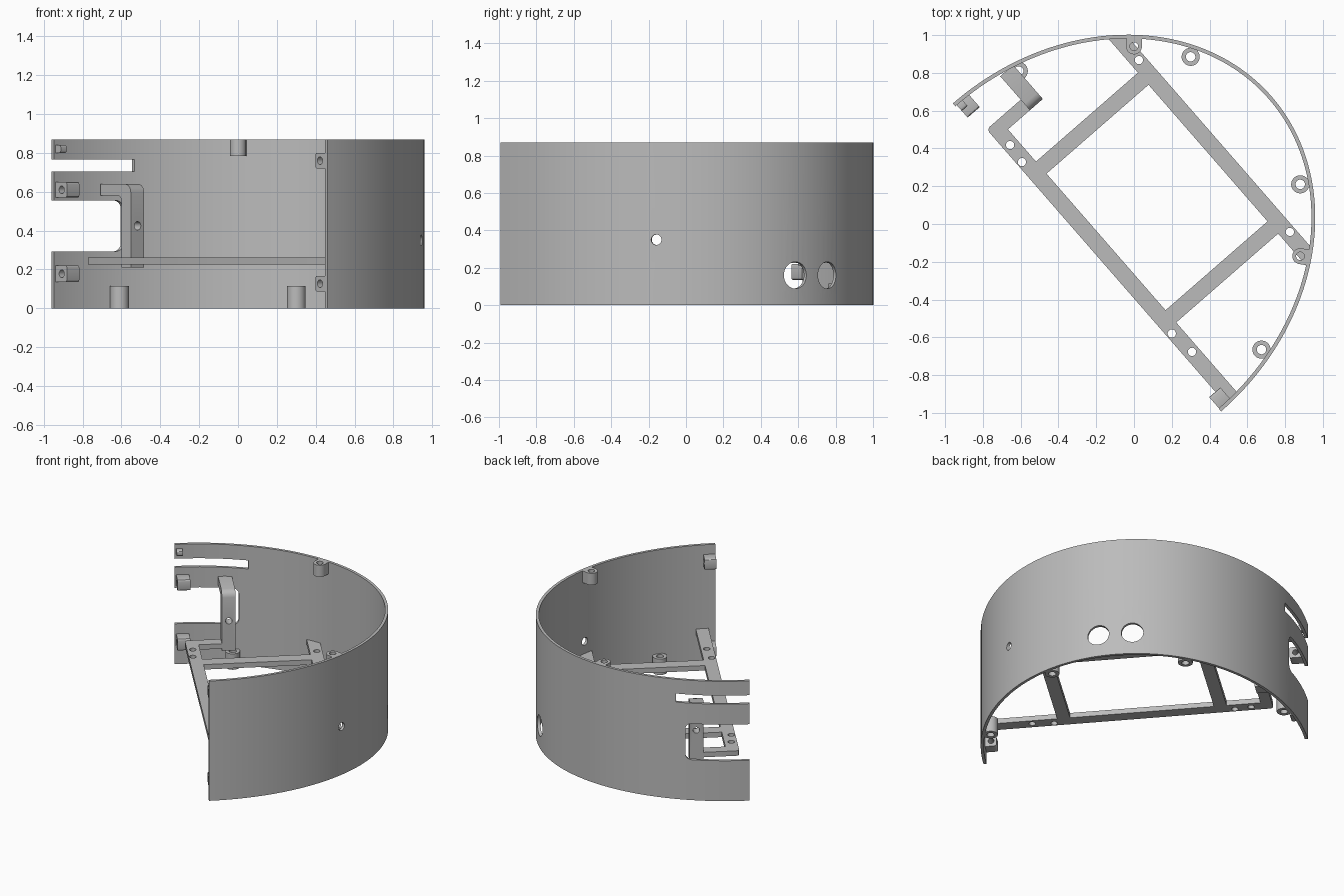
import bpy, bmesh, math
from mathutils import Matrix, Vector

if "Cube" in bpy.data.objects:
    bpy.data.objects.remove(bpy.data.objects["Cube"])

A, B, T, H = 1.081, 1.297, 0.02, 0.87      # half-ellipse wall: radii, thickness, height
# Local frame: u along the open chord, w towards the apex of the wall
FRAME = Matrix.Translation((-0.249, -0.177, 0)) @ Matrix.Rotation(math.atan2(-0.754, 0.657), 4, 'Z')

grey = bpy.data.materials.new("plain grey")
grey.diffuse_color = (0.5, 0.5, 0.5, 1)
grey.use_nodes = True
grey.node_tree.nodes["Principled BSDF"].inputs["Base Color"].default_value = grey.diffuse_color


def finish(name, bm):
    bmesh.ops.recalc_face_normals(bm, faces=bm.faces)
    me = bpy.data.meshes.new(name)
    bm.to_mesh(me)
    bm.free()
    ob = bpy.data.objects.new(name, me)
    bpy.context.collection.objects.link(ob)
    me.materials.append(grey)
    ob.matrix_world = FRAME
    return ob


def prism(name, pts, lo, hi, axis='z'):
    """Extrude a 2D outline along the local u, w or z axis."""
    place = {'z': lambda p, h: (p[0], p[1], h),
             'u': lambda p, h: (h, p[0], p[1]),
             'w': lambda p, h: (p[0], h, p[1])}[axis]
    bm = bmesh.new()
    rings = [[bm.verts.new(place(p, h)) for p in pts] for h in (lo, hi)]
    n = len(pts)
    bm.faces.new(rings[0])
    bm.faces.new(rings[1])
    for i in range(n):
        j = (i + 1) % n
        bm.faces.new((rings[0][i], rings[0][j], rings[1][j], rings[1][i]))
    return finish(name, bm)


def circle(c, r, n=24):
    return [(c[0] + r * math.cos(math.tau * i / n), c[1] + r * math.sin(math.tau * i / n)) for i in range(n)]


def rect(x0, x1, y0, y1):
    return [(x0, y0), (x1, y0), (x1, y1), (x0, y1)]


def rounded(x0, x1, y0, y1, r, n=6):
    pts = []
    for k, (cx, cy) in enumerate(((x1 - r, y1 - r), (x0 + r, y1 - r), (x0 + r, y0 + r), (x1 - r, y0 + r))):
        for i in range(n + 1):
            a = math.pi / 2 * (k + i / n)
            pts.append((cx + r * math.cos(a), cy + r * math.sin(a)))
    return pts


def cut(ob, cutters):
    """Subtract the cutters, bake the result and remove them."""
    for c in cutters:
        c.hide_render = True
        m = ob.modifiers.new("cut", 'BOOLEAN')
        m.operation, m.solver, m.object = 'DIFFERENCE', 'EXACT', c
    dg = bpy.context.evaluated_depsgraph_get()
    me = bpy.data.meshes.new_from_object(ob.evaluated_get(dg))
    ob.modifiers.clear()
    ob.data = me
    for c in cutters:
        bpy.data.objects.remove(c)


def local(x, y):
    p = FRAME.inverted() @ Vector((x, y, 0))
    return p.x, p.y


# Curved wall
bm = bmesh.new()
N = 96
rings = []
for i in range(N + 1):
    t = math.pi * i / N
    c, s = math.cos(t), math.sin(t)
    rings.append([bm.verts.new(v) for v in ((A * c, B * s, 0), (A * c, B * s, H),
                                            ((A - T) * c, (B - T) * s, H), ((A - T) * c, (B - T) * s, 0))])
for r0, r1 in zip(rings, rings[1:]):
    for k in range(4):
        bm.faces.new((r0[k], r0[(k + 1) % 4], r1[(k + 1) % 4], r1[k]))
bm.faces.new(rings[0])
bm.faces.new(rings[-1])
wall = finish("curved_wall", bm)

# Slot, side opening, twin round ports and the small cable hole
side_hole = prism("cut_hole", circle((0, 0), 0.028), -0.15, 0.15, 'u')
hu, hw = local(0.95, -0.16)
side_hole.matrix_world = FRAME @ Matrix.Translation((hu, hw, 0.35)) @ Matrix.Rotation(math.radians(39.4), 4, 'Z')
cut(wall, [
    prism("cut_slot", rect(-0.2, 0.48, 0.704, 0.766), -1.3, -0.7, 'u'),
    prism("cut_opening", rounded(-0.2, 0.42, 0.293, 0.555, 0.04), -1.3, -0.7, 'u'),
    prism("cut_port_a", circle((-0.113, 0.16), 0.072, 40), 1.1, 1.5, 'w'),
    prism("cut_port_b", circle((0.113, 0.16), 0.072, 40), 1.1, 1.5, 'w'),
    side_hole])

# Flat mounting frame with window and screw holes
frame = prism("mounting_frame", [
    (-0.84, 0.045), (1.065, 0.045), (1.06, 0.13), (0.57, 0.13), (0.57, 0.846), (0.81, 0.846),
    (0.735, 0.93), (-0.735, 0.93), (-0.81, 0.846), (-0.56, 0.846), (-0.56, 0.13), (-0.786, 0.13),
    (-0.786, 0.284), (-0.86, 0.284), (-0.86, 0.065), (-0.854, 0.051)], 0.226, 0.262)
screws = [(0.026, 0.868), (0.825, -0.042), (0.2, -0.58), (0.307, -0.677), (-0.593, 0.328), (-0.656, 0.418)]
cut(frame, [prism("cut_window", rect(-0.475, 0.484, 0.13, 0.846), 0.1, 0.4)] +
    [prism("cut_screw", circle(local(*p), 0.022), 0.1, 0.4) for p in screws])

# Upright bracket joining the frame to the wall
bracket = prism("upright_bracket", [
    (-1.025, 0.64), (-0.83, 0.64), (-0.808, 0.634), (-0.792, 0.618), (-0.786, 0.596), (-0.786, 0.21),
    (-0.86, 0.21), (-0.86, 0.555), (-0.867, 0.573), (-0.885, 0.58), (-1.025, 0.58)], 0.284, 0.375, 'w')
cut(bracket, [prism("cut_bracket", circle((0.33, 0.425), 0.022), -0.95, -0.7, 'u')])

# Screw bosses standing at the bottom of the wall
smooth = [wall, frame, bracket]
for i, p in enumerate([(0.30, 0.885), (0.88, 0.21), (0.675, -0.665), (-0.61, 0.81)]):
    c = local(*p)
    boss = prism(f"lower_boss_{i + 1}", circle(c, 0.048, 32), 0, 0.115)
    cut(boss, [prism("cut_boss", circle(c, 0.025), -0.1, 0.2)])
    smooth.append(boss)

# Rounded lugs hanging at the top of the wall
for i, p in enumerate([(0, 0.94), (0.88, -0.17)]):
    c = local(*p)
    n = Vector((c[0] / A ** 2, c[1] / B ** 2)).normalized()
    side = Vector((-n.y, n.x))
    cc, r = Vector(c), 0.042
    pts = [cc + n * 0.048 - side * r, cc + n * 0.048 + side * r]
    pts += [cc + side * r * math.cos(math.pi * k / 16) - n * r * math.sin(math.pi * k / 16) for k in range(17)]
    lug = prism(f"upper_lug_{i + 1}", pts, 0.785, H)
    cut(lug, [prism("cut_lug", circle(c, 0.022), 0.7, 1)])
    smooth.append(lug)

# Drilled blocks along both open ends of the wall
for name, u0, u1, w0, w1, z, h in (("right_block_upper", 0.983, 1.07, 0.002, 0.08, 0.76, 0.04),
                                   ("right_block_lower", 0.983, 1.07, 0.002, 0.08, 0.127, 0.04),
                                   ("left_block_upper", -1.07, -0.973, 0.01, 0.095, 0.61, 0.04),
                                   ("left_block_lower", -1.07, -0.973, 0.01, 0.095, 0.178, 0.043),
                                   ("left_tab_top", -1.07, -1.02, 0.01, 0.05, 0.82, 0.02)):
    block = prism(name, rounded(u0, u1, z - h, z + h, 0.012, 3), w0, w1, 'w')
    if h > 0.03:
        mid = (u0 + u1) / 2 - math.copysign(0.008, u0)
        cut(block, [prism("cut_block", circle((mid, z), 0.02), -0.1, 0.2, 'w')])
    smooth.append(block)

# Smooth curves, keep hard edges
bpy.ops.object.select_all(action='DESELECT')
for ob in smooth:
    ob.select_set(True)
bpy.context.view_layer.objects.active = wall
bpy.ops.object.shade_smooth_by_angle(angle=math.radians(30))
